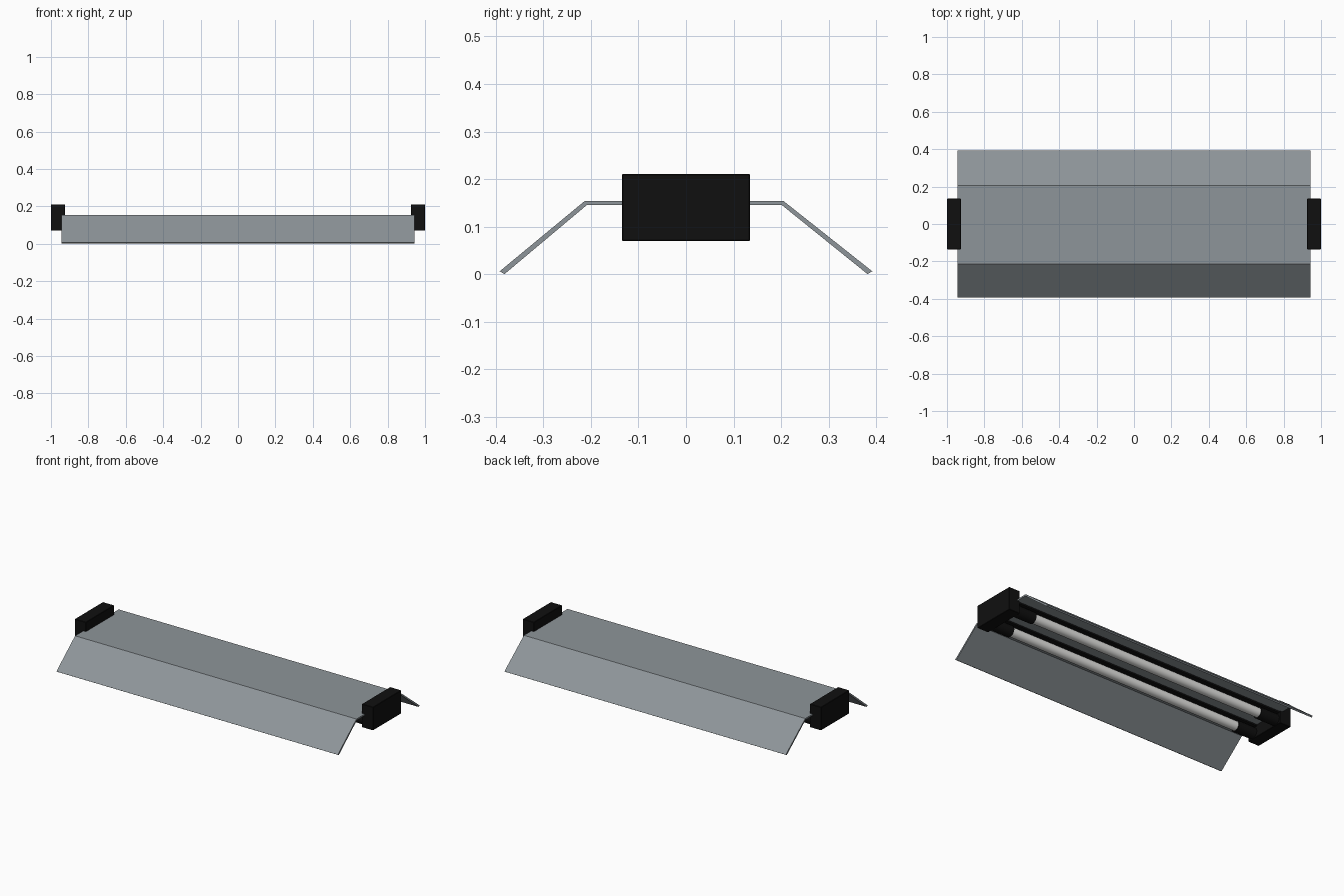
import bpy, bmesh, math

if "Cube" in bpy.data.objects:
    bpy.data.objects.remove(bpy.data.objects["Cube"])


def mat(name, rgb):
    m = bpy.data.materials.new(name)
    m.diffuse_color = (*rgb, 1)
    m.use_nodes = True
    m.node_tree.nodes["Principled BSDF"].inputs["Base Color"].default_value = m.diffuse_color
    return m


METAL = mat("grey metal", (0.27, 0.30, 0.32))
BLACK = mat("black plastic", (0.005, 0.005, 0.005))
WHITE = mat("white glass", (0.8, 0.8, 0.78))


def box(name, lo, hi, material, bevel=0):
    bpy.ops.mesh.primitive_cube_add(size=1, location=[(a + b) / 2 for a, b in zip(lo, hi)])
    o = bpy.context.object
    o.name = name
    o.scale = [b - a for a, b in zip(lo, hi)]
    bpy.ops.object.transform_apply(location=False, rotation=False, scale=True)
    if bevel:
        b = o.modifiers.new("bevel", 'BEVEL')
        b.width, b.segments = bevel, 1
    o.data.materials.append(material)
    return o


def rod(name, x0, x1, y, z, r, material):
    bpy.ops.mesh.primitive_cylinder_add(vertices=32, radius=r, depth=abs(x1 - x0),
                                        location=((x0 + x1) / 2, y, z),
                                        rotation=(0, math.pi / 2, 0))
    o = bpy.context.object
    o.name = name
    o.data.materials.append(material)
    bpy.ops.object.shade_smooth_by_angle(angle=math.radians(35))
    return o


# Folded reflector sheet: closed profile extruded along x
outer = [(-0.387, 0.009), (-0.213, 0.154), (0.205, 0.154), (0.387, 0.009)]
inner = [(0.39 - 0.008, 0.0), (0.202, 0.145), (-0.209, 0.145), (-0.382, 0.0)]
outer[0], outer[3] = (-0.392, 0.006), (0.392, 0.006)
bm = bmesh.new()
pts = outer + inner
ends = [[bm.verts.new((x, y, z)) for y, z in pts] for x in (-0.943, 0.943)]
n = len(pts)
for i in range(n):
    j = (i + 1) % n
    bm.faces.new((ends[0][i], ends[0][j], ends[1][j], ends[1][i]))
for e in ends:
    for k in range(3):  # end strips of the three panels
        bm.faces.new((e[k], e[k + 1], e[n - 2 - k], e[n - 1 - k]))
bmesh.ops.recalc_face_normals(bm, faces=bm.faces)
me = bpy.data.meshes.new("reflector")
bm.to_mesh(me)
bm.free()
me.materials.append(METAL)
bpy.context.collection.objects.link(bpy.data.objects.new("reflector", me))

# Lamps: black backing rail, glass tube and a socket at each end
TUBE_Z = 0.105
for side, s in (("front", -1), ("back", 1)):
    y = s * 0.095
    box(side + "_lamp_rail", (-0.93, y - 0.035, 0.136), (0.93, y + 0.035, 0.147), BLACK)
    rod(side + "_tube", -0.82, 0.82, y, TUBE_Z, 0.028, WHITE)
    for end, e in (("left", -1), ("right", 1)):
        rod(f"{side}_{end}_socket", e * 0.80, e * 0.94, y, TUBE_Z, 0.034, BLACK)

# End caps
for end, e in (("left", -1), ("right", 1)):
    x0, x1 = sorted((e * 0.925, e * 1.0))
    box(end + "_end_cap", (x0, -0.135, 0.07), (x1, 0.135, 0.211), BLACK, 0.002)
